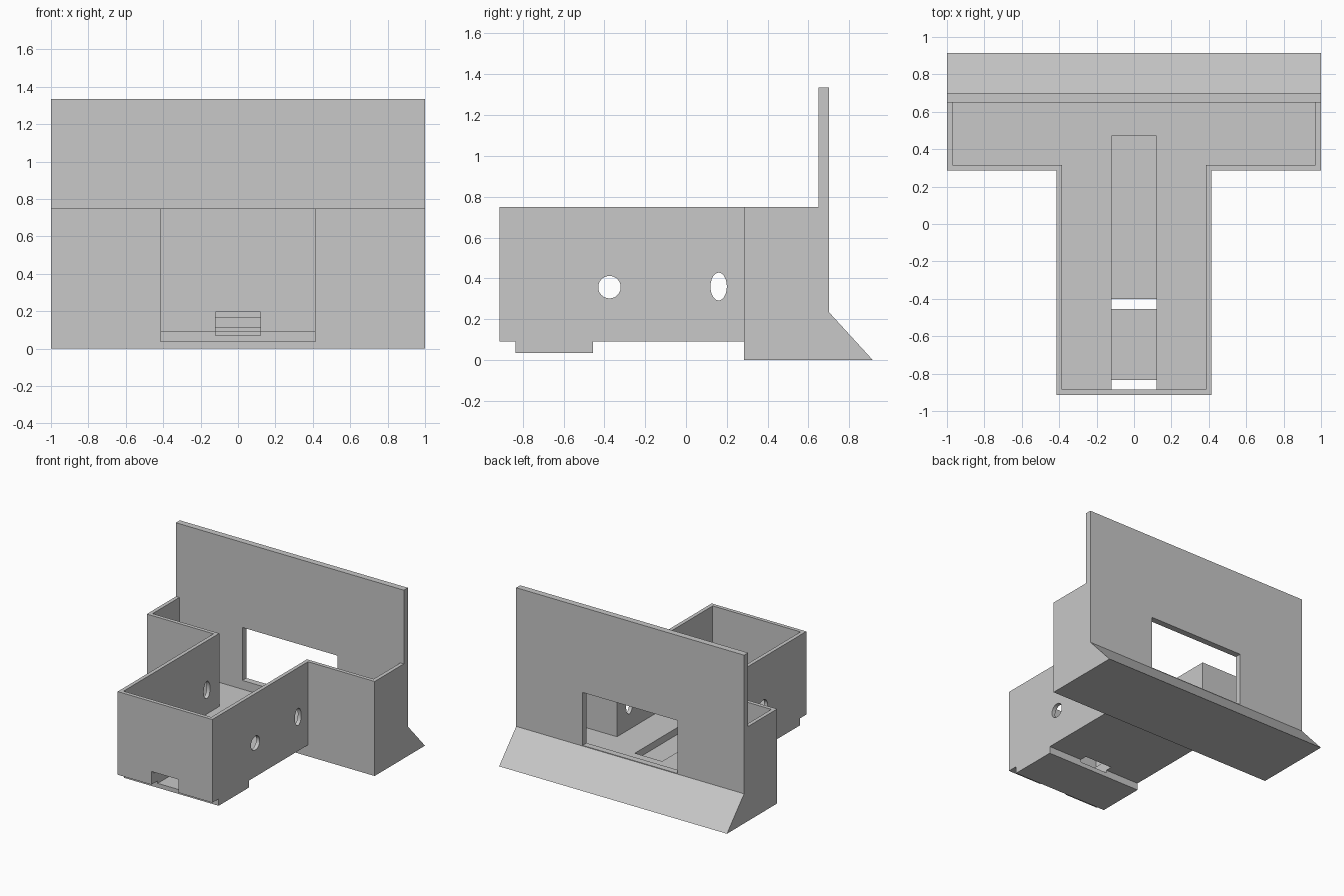
import bpy
import bmesh
import math

cube = bpy.data.objects.get("Cube")
if cube:
    bpy.data.objects.remove(cube, do_unlink=True)

grey = bpy.data.materials.new("plain grey")
grey.use_nodes = True
colour = (0.58, 0.58, 0.58, 1)
grey.diffuse_color = colour
grey.node_tree.nodes["Principled BSDF"].inputs["Base Color"].default_value = colour


def extrude_x(name, half_width, profile):
    """Side profile of (y, z) points extruded across the width."""
    bm = bmesh.new()
    face = bm.faces.new([bm.verts.new((-half_width, y, z)) for y, z in profile])
    side = bmesh.ops.extrude_face_region(bm, geom=[face])
    verts = [g for g in side["geom"] if isinstance(g, bmesh.types.BMVert)]
    bmesh.ops.translate(bm, verts=verts, vec=(2 * half_width, 0, 0))
    bmesh.ops.recalc_face_normals(bm, faces=bm.faces)
    mesh = bpy.data.meshes.new(name)
    bm.to_mesh(mesh)
    bm.free()
    mesh.materials.append(grey)
    obj = bpy.data.objects.new(name, mesh)
    bpy.context.collection.objects.link(obj)
    return obj


def box(name, half_width, y0, y1, z0, z1):
    return extrude_x(name, half_width, [(y0, z0), (y1, z0), (y1, z1), (y0, z1)])


def oval(name, y, z, ry, rz, sides=48):
    angles = [2 * math.pi * i / sides for i in range(sides)]
    return extrude_x(name, 0.6, [(y + ry * math.cos(a), z + rz * math.sin(a)) for a in angles])


def combine(target, tool, operation):
    tool.hide_render = True
    mod = target.modifiers.new(operation.lower(), 'BOOLEAN')
    mod.operation = operation
    mod.solver = 'EXACT'
    mod.object = tool
    bpy.context.view_layer.objects.active = target
    bpy.ops.object.modifier_apply(modifier=mod.name)
    bpy.data.objects.remove(tool, do_unlink=True)


# Wide rear block with tall back plate and sloped foot
body = extrude_x("holder_body", 1.0, [
    (0.285, 0), (0.915, 0), (0.70, 0.235), (0.70, 1.335),
    (0.65, 1.335), (0.65, 0.75), (0.285, 0.75)])

# Forward stem with a raised pad underneath
stem = extrude_x("stem", 0.415, [
    (-0.915, 0.09), (-0.835, 0.09), (-0.835, 0.035), (-0.455, 0.035),
    (-0.455, 0.09), (0.30, 0.09), (0.30, 0.75), (-0.915, 0.75)])
combine(body, stem, 'UNION')

# Hollow interior, back window, floor channel, front slot and side holes
cutters = [
    box("stem_cavity", 0.385, -0.885, 0.45, 0.17, 0.9),
    box("rear_cavity", 0.97, 0.315, 0.65, 0.17, 0.9),
    box("back_window", 0.417, 0.60, 0.80, 0.24, 0.66),
    box("floor_channel", 0.12, -0.50, 0.47, 0.115, 0.3),
    box("front_slot", 0.12, -1.0, -0.40, 0.07, 0.195),
    oval("round_hole", -0.375, 0.357, 0.055, 0.055),
    oval("oval_hole", 0.16, 0.36, 0.04, 0.068),
]
for cutter in cutters:
    combine(body, cutter, 'DIFFERENCE')

for poly in body.data.polygons:
    poly.use_smooth = False
